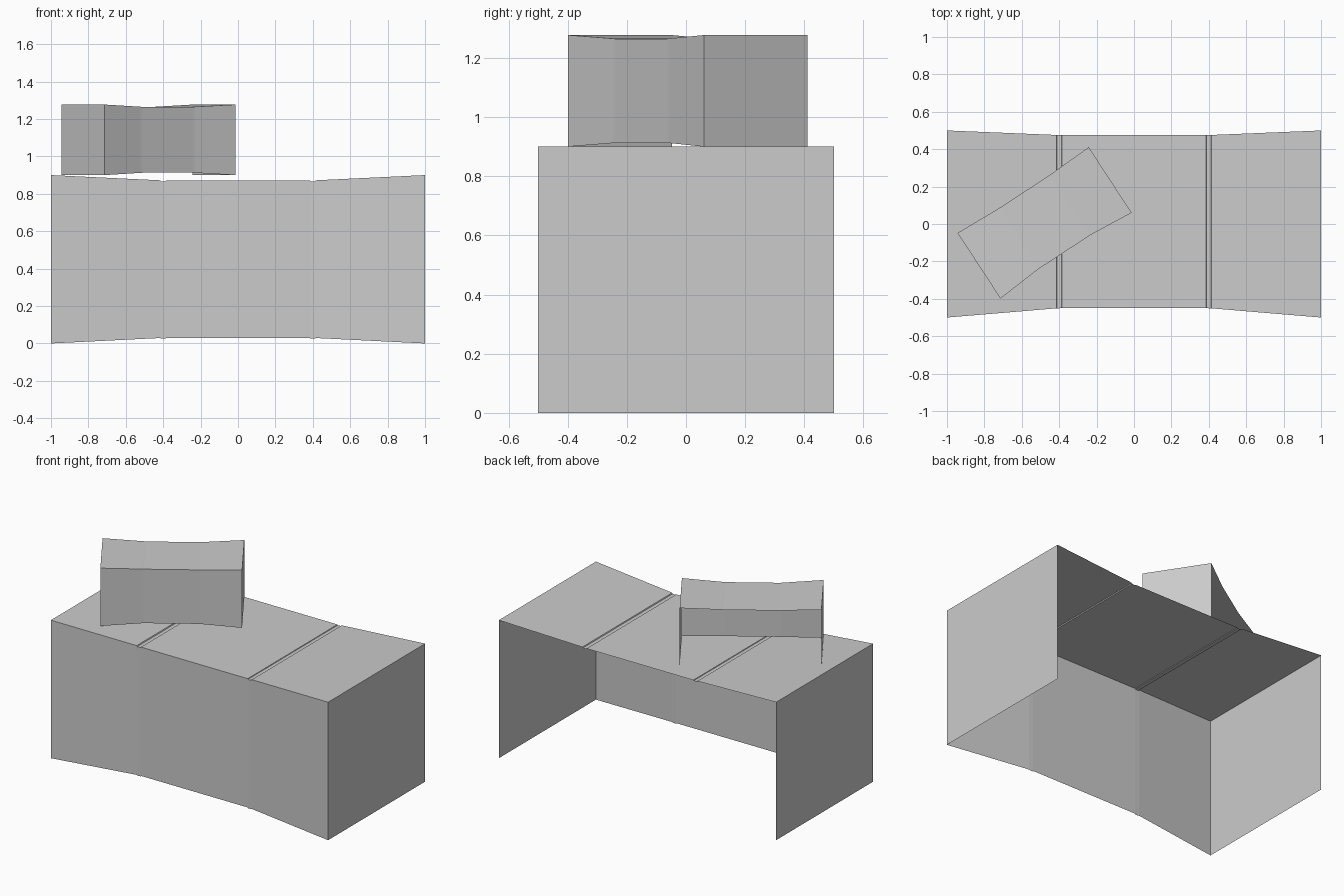
import bpy, bmesh, math

if "Cube" in bpy.data.objects:
    bpy.data.objects.remove(bpy.data.objects["Cube"])

# right half stations: x, front y, back y, top z, bottom z
CURVE = [(0.385, -0.45, 0.475, 0.87, 0.03), (0.415, -0.451, 0.476, 0.872, 0.029),
         (1.0, -0.5, 0.5, 0.9, 0.0)]
# same, with the thin seam groove
GROOVED = [CURVE[0], (0.387, -0.45, 0.475, 0.866, 0.026),
           (0.412, -0.451, 0.476, 0.866, 0.026)] + CURVE[1:]


def desk_shell(name, half):
    """Sheet desk: waisted top and front, flat sides, open back and bottom."""
    stations = [(-s[0], *s[1:]) for s in reversed(half)] + half
    bm = bmesh.new()
    rows = []
    for x, yf, yb, zt, zb in stations:
        rows.append([bm.verts.new(p) for p in ((x, yf, zb), (x, yf, zt), (x, yb, zt))])
    for a, b in zip(rows, rows[1:]):
        for i in range(2):
            bm.faces.new((a[i], b[i], b[i + 1], a[i + 1]))
    # side panels
    for row, (x, yf, yb, zt, zb) in ((rows[0], stations[0]), (rows[-1], stations[-1])):
        f = bm.faces.new(row + [bm.verts.new((x, yb, zb))])
        f.normal_update()
        if f.normal.x * x < 0:
            f.normal_flip()
    me = bpy.data.meshes.new(name)
    bm.to_mesh(me)
    bm.free()
    ob = bpy.data.objects.new(name, me)
    bpy.context.collection.objects.link(ob)
    return ob


# large desk
desk_shell("desk", GROOVED)

# small turned copy standing on the desk top
riser = desk_shell("small_riser", CURVE)
riser.scale = (0.419,) * 3
riser.rotation_euler.z = math.radians(33.2)
riser.location = (-0.478, 0.006, 0.9)
